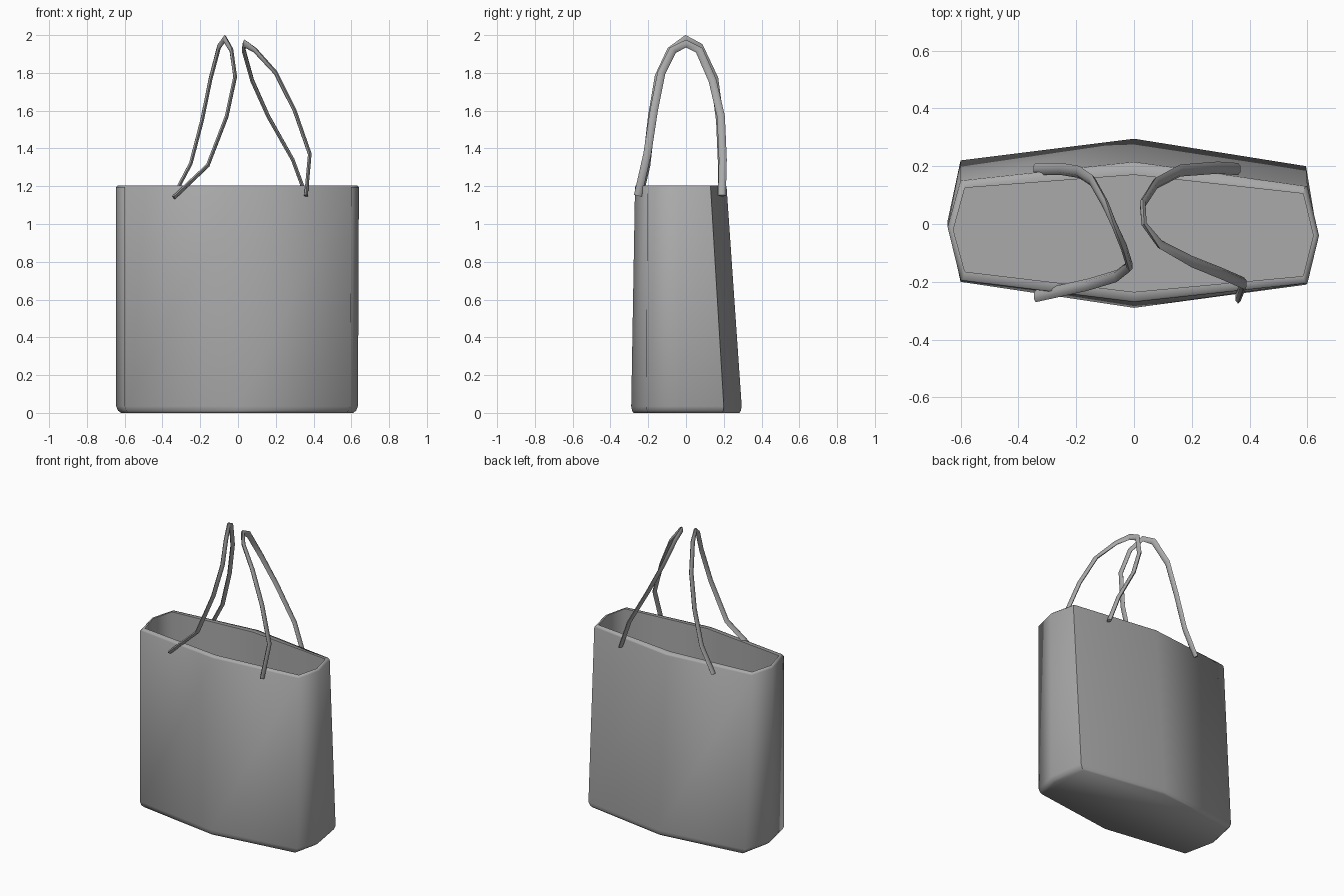
import bpy, bmesh, math
from mathutils import Vector

if "Cube" in bpy.data.objects:
    bpy.data.objects.remove(bpy.data.objects["Cube"])


def material(name, rgb):
    m = bpy.data.materials.new(name)
    m.use_nodes = True
    m.diffuse_color = (*rgb, 1)
    m.node_tree.nodes["Principled BSDF"].inputs["Base Color"].default_value = (*rgb, 1)
    return m


grey = material("plain grey", (0.4, 0.4, 0.4))


def loft(name, rings, smooth_angle, sharp_column=None):
    """Skin a list of equal-sized closed rings and cap both ends."""
    bm = bmesh.new()
    rows = [[bm.verts.new(p) for p in ring] for ring in rings]
    n = len(rows[0])
    for a, b in zip(rows, rows[1:]):
        for i in range(n):
            j = (i + 1) % n
            bm.faces.new((a[i], a[j], b[j], b[i]))
    bm.faces.new(rows[0][::-1])
    bm.faces.new(rows[-1])
    bmesh.ops.recalc_face_normals(bm, faces=bm.faces)
    mesh = bpy.data.meshes.new(name)
    bm.to_mesh(mesh)
    bm.free()
    obj = bpy.data.objects.new(name, mesh)
    bpy.context.collection.objects.link(obj)
    mesh.materials.append(grey)
    bpy.ops.object.select_all(action="DESELECT")
    obj.select_set(True)
    bpy.context.view_layer.objects.active = obj
    bpy.ops.object.shade_smooth_by_angle(angle=math.radians(smooth_angle))
    if sharp_column is not None:
        for e in mesh.edges:
            if all(v % n == sharp_column for v in e.vertices):
                e.use_edge_sharp = True
    return obj


# Bag: eight-sided outlines, leaning forward at the back, hollow with a thin rim
base = [(-.6, -.2), (0, -.29), (.595, -.21), (.635, -.04),
        (.595, .2), (0, .295), (-.6, .22), (-.645, .01)]
top = [(-.6, -.195), (0, -.27), (.6, -.205), (.64, -.04),
       (.6, .13), (0, .215), (-.6, .15), (-.645, -.01)]
inner = [(-.585, -.165), (0, -.235), (.585, -.18), (.62, -.04),
         (.585, .105), (0, .17), (-.585, .125), (-.625, -.02)]


def ring(outline, z, scale=1):
    return [(x * scale, y * scale, z) for x, y in outline]


loft("bag_body", [ring(base, 0, .96), ring(base, .012, .985), ring(base, .035),
                  ring(top, 1.195), ring(top, 1.205, .985), ring(inner, 1.205),
                  ring(inner, .04)], 75, sharp_column=4)


# Handles: flat six-sided straps swept along a loose arch
def strap(name, path, width=.021, thick=.011):
    pts = [Vector(p) for p in path]
    rings = []
    for i, p in enumerate(pts):
        t = (pts[min(i + 1, len(pts) - 1)] - pts[max(i - 1, 0)]).normalized()
        side = t.cross(Vector((1, 0, 0))).normalized()
        out = side.cross(t)
        rings.append([p + side * width * math.cos(a) + out * thick * math.sin(a)
                      for a in (k * math.tau / 6 for k in range(6))])
    return loft(name, rings, 50)


strap("right_handle", [(-.34, -.25, 1.14), (-.16, -.21, 1.31), (-.06, -.18, 1.57),
                       (-.015, -.145, 1.78), (-.035, -.08, 1.92), (-.07, 0, 1.98),
                       (-.1, .07, 1.94), (-.145, .15, 1.77), (-.19, .18, 1.55),
                       (-.25, .19, 1.32), (-.34, .19, 1.15)])
strap("left_handle", [(.36, -.255, 1.15), (.38, -.205, 1.37), (.3, -.17, 1.6),
                      (.2, -.13, 1.8), (.09, -.07, 1.92), (.035, 0, 1.955),
                      (.03, .07, 1.92), (.075, .14, 1.76), (.16, .185, 1.57),
                      (.29, .195, 1.34), (.36, .19, 1.15)])
